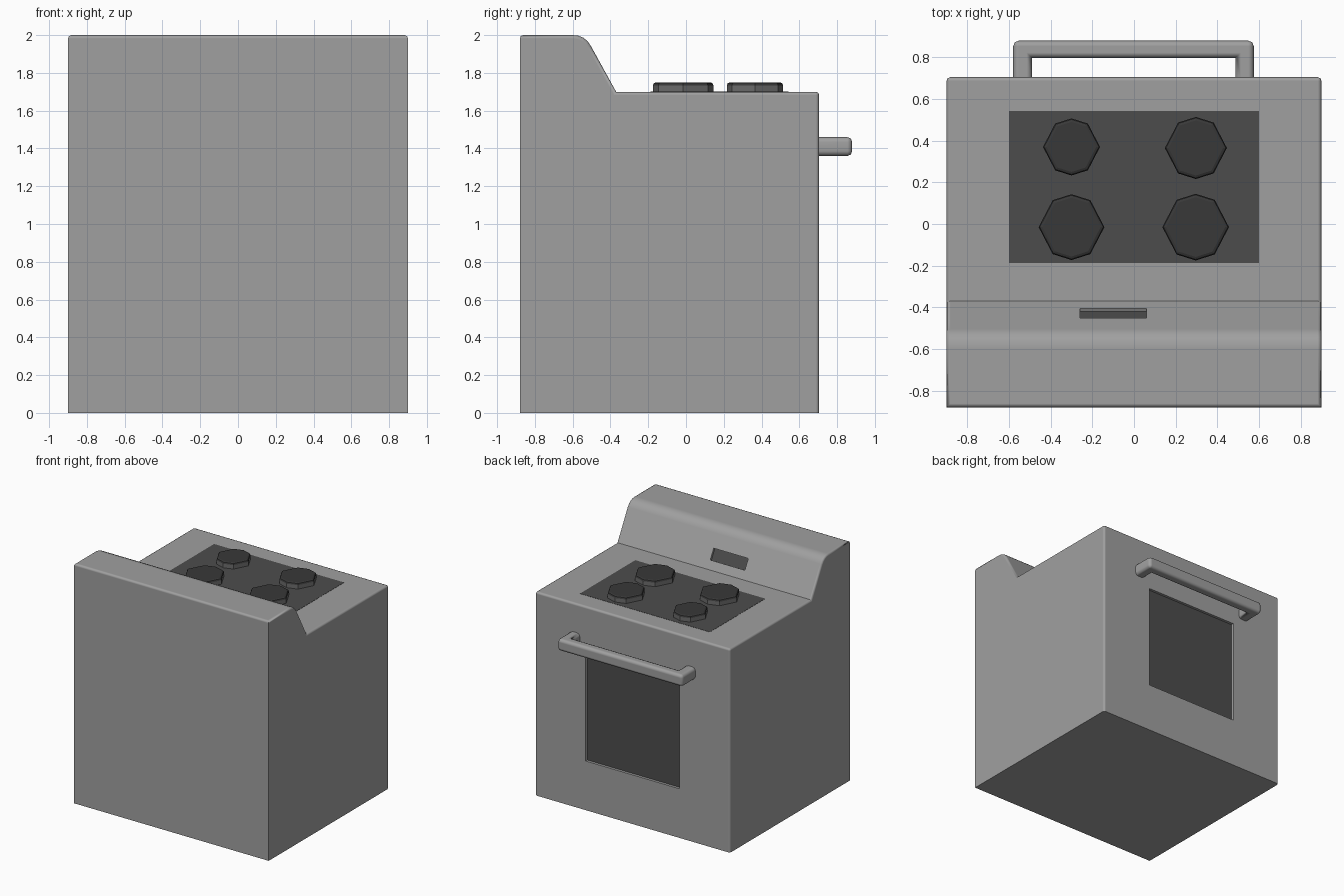
import bpy, bmesh, math
from mathutils import Vector

if "Cube" in bpy.data.objects:
    bpy.data.objects.remove(bpy.data.objects["Cube"])


def material(name, v):
    m = bpy.data.materials.new(name)
    m.diffuse_color = (v, v, v, 1)
    m.use_nodes = True
    m.node_tree.nodes["Principled BSDF"].inputs["Base Color"].default_value = m.diffuse_color
    return m


STEEL = material("body_grey", 0.352)
GLASS = material("dark_glass", 0.073)
COOKTOP = material("dark_cooktop", 0.073)
BURNER = material("burner_black", 0.04)
BURNER_SIDE = material("burner_rim", 0.15)


def prism(name, pts, direction, bevel_rule, width=0.015, segments=2, mats=()):
    """Extrude a closed polygon and bevel the edges picked by bevel_rule."""
    bm = bmesh.new()
    d = Vector(direction)
    lower = [bm.verts.new(p) for p in pts]
    upper = [bm.verts.new(Vector(p) + d) for p in pts]
    bm.faces.new(lower)
    bm.faces.new(upper)
    for i in range(len(pts)):
        bm.faces.new((lower[i - 1], lower[i], upper[i], upper[i - 1]))
    bmesh.ops.recalc_face_normals(bm, faces=bm.faces)
    edges = [e for e in bm.edges if bevel_rule(e.verts[0].co, e.verts[1].co)]
    bmesh.ops.bevel(bm, geom=edges, offset=width, segments=segments,
                    profile=0.5, affect='EDGES')
    me = bpy.data.meshes.new(name)
    bm.to_mesh(me)
    bm.free()
    ob = bpy.data.objects.new(name, me)
    bpy.context.collection.objects.link(ob)
    for m in mats:
        me.materials.append(m)
    return ob


def box(name, loc, size, rot=0, mat=None):
    bpy.ops.mesh.primitive_cube_add(size=1, location=loc, rotation=(rot, 0, 0))
    ob = bpy.context.object
    ob.name = name
    ob.scale = size
    if mat:
        ob.data.materials.append(mat)
    return ob


def activate(ob):
    bpy.ops.object.select_all(action='DESELECT')
    ob.select_set(True)
    bpy.context.view_layer.objects.active = ob


def smooth(ob):
    # Weighted normals keep the large faces flat next to the bevels
    activate(ob)
    bpy.ops.object.shade_smooth_by_angle(angle=math.radians(50))
    mod = ob.modifiers.new("flat_faces", 'WEIGHTED_NORMAL')
    mod.keep_sharp = True
    mod.weight = 100


# Body: side profile with a rounded backsplash peak
a, p, b = Vector((-0.505, 1.945)), Vector((-0.535, 2.0)), Vector((-0.60, 2.0))
arc = [a * (1 - t) ** 2 + p * 2 * t * (1 - t) + b * t * t for t in (0, .25, .5, .75, 1)]
profile = [(-0.88, 0), (0.705, 0), (0.705, 1.70), (-0.37, 1.70)] + \
          [tuple(v) for v in arc] + [(-0.88, 2.0)]


def body_edges(u, v):
    if u.y > 0.69 and v.y > 0.69:
        return u.z + v.z > 0.1
    if min(u.z, v.z) < 1.6:
        return False
    return abs(u.x - v.x) < 0.01 or u.y < -0.87


body = prism("stove_body", [(-0.9, y, z) for y, z in profile], (1.8, 0, 0),
             body_edges, 0.018, 2, (STEEL,))

# Recesses for the oven window and the backsplash display
tilt = math.atan2(0.165, 0.30)
normal = Vector((0, math.cos(tilt), math.sin(tilt)))
display_pos = Vector((-0.10, -0.428, 1.805))
cutters = [box("window_cutter", (0, 0.735, 0.85), (0.865, 0.11, 0.88), mat=STEEL),
           box("display_cutter", display_pos + normal * 0.03, (0.32, 0.10, 0.093), tilt, STEEL)]
for c in cutters:
    c.hide_render = True
    mod = body.modifiers.new("recess", 'BOOLEAN')
    mod.operation = 'DIFFERENCE'
    mod.solver = 'EXACT'
    mod.object = c
    activate(body)
    bpy.ops.object.modifier_apply(modifier=mod.name)
    bpy.data.objects.remove(c)
smooth(body)

# Dark panels at the bottom of the recesses and on the cooktop
box("oven_window", (0, 0.678, 0.85), (0.865, 0.01, 0.88), mat=GLASS)
box("display_panel", display_pos - normal * 0.022, (0.32, 0.01, 0.093), tilt, GLASS)
box("cooktop_panel", (0, 0.177, 1.6965), (1.2, 0.73, 0.01), mat=COOKTOP)

# Burners: eight-sided discs with bevelled tops
ANGLES = [0, 55, 90, 125, 180, 235, 270, 305]
for name, x, y, r in (("burner_left_back", -0.30, 0.37, 0.137),
                      ("burner_right_back", 0.297, 0.365, 0.149),
                      ("burner_left_front", -0.30, -0.015, 0.158),
                      ("burner_right_front", 0.296, -0.015, 0.16)):
    ring = [(x + r * math.cos(math.radians(d)), y + r * math.sin(math.radians(d)), 1.695)
            for d in ANGLES]
    ob = prism(name, ring, (0, 0, 0.055), lambda u, v: min(u.z, v.z) > 1.74,
               0.016, 2, (BURNER, BURNER_SIDE))
    for f in ob.data.polygons:
        if abs(f.normal.z) < 0.1:
            f.material_index = 1

# Door handle: U-shaped bar with rounded outer edges
u_shape = [(-0.58, 0.69), (-0.58, 0.88), (0.575, 0.88), (0.575, 0.69),
           (0.487, 0.69), (0.487, 0.797), (-0.49, 0.797), (-0.49, 0.69)]


def handle_edges(u, v):
    if abs(u.z - v.z) > 0.01:
        return u.y > 0.87
    return max(u.y, v.y) > 0.70


handle = prism("door_handle", [(x, y, 1.36) for x, y in u_shape], (0, 0, 0.10),
               handle_edges, 0.026, 2, (STEEL,))
smooth(handle)
